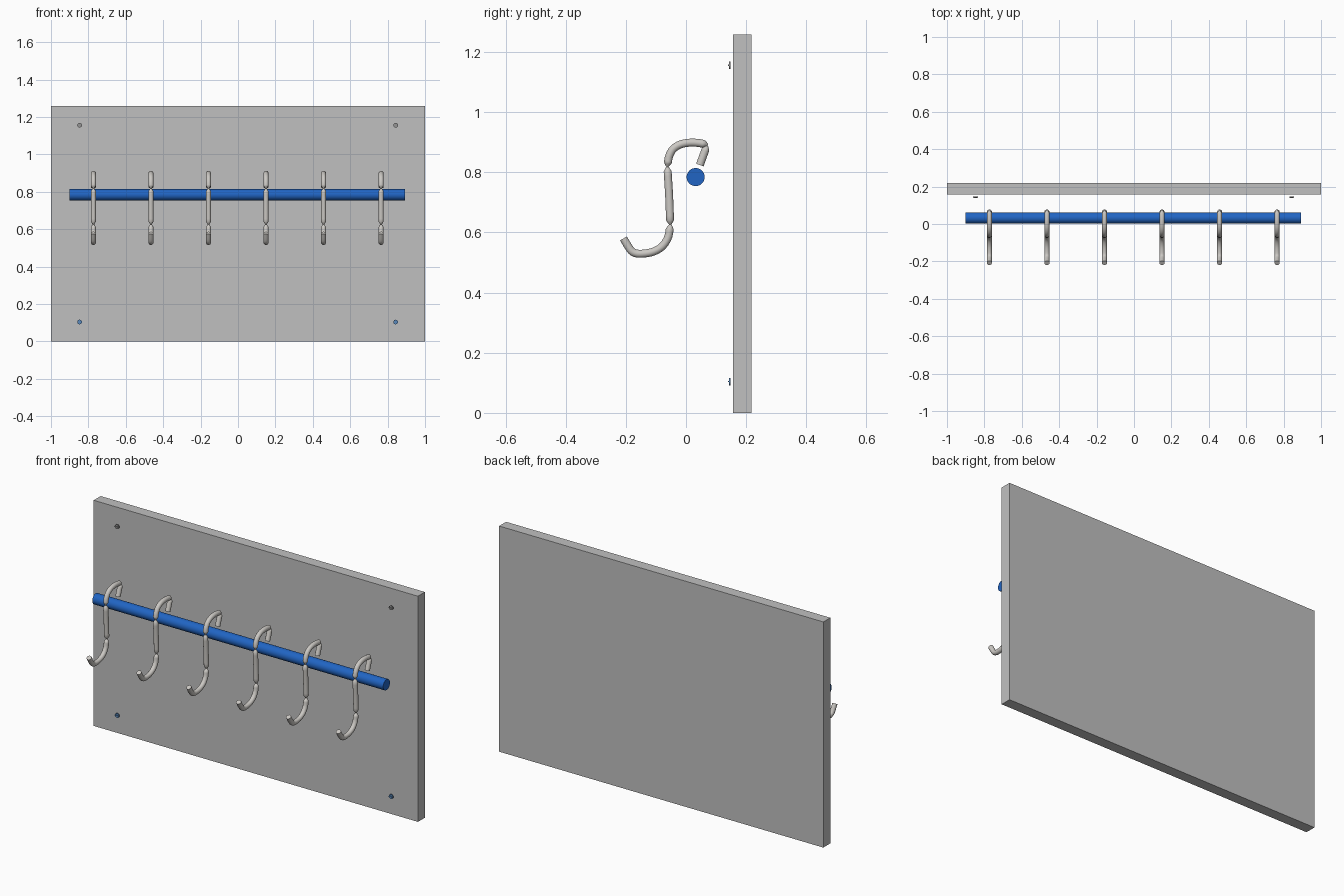
import bpy, bmesh, math
from mathutils import Vector, Matrix

if "Cube" in bpy.data.objects:
    bpy.data.objects.remove(bpy.data.objects["Cube"])


def material(name, rgb):
    m = bpy.data.materials.new(name)
    m.diffuse_color = (*rgb, 1.0)
    m.use_nodes = True
    m.node_tree.nodes["Principled BSDF"].inputs["Base Color"].default_value = m.diffuse_color
    return m


BOARD = material("board_grey", (0.53, 0.53, 0.53))
BLUE = material("rail_blue", (0.015, 0.13, 0.55))
STEEL = material("hook_steel", (0.60, 0.58, 0.55))
DARK = material("screw_grey", (0.30, 0.30, 0.30))
PALE_BLUE = material("screw_blue", (0.10, 0.25, 0.50))


def finish(bm, name, mat, smooth=True):
    bmesh.ops.recalc_face_normals(bm, faces=bm.faces[:])
    mesh = bpy.data.meshes.new(name)
    bm.to_mesh(mesh)
    bm.free()
    obj = bpy.data.objects.new(name, mesh)
    bpy.context.collection.objects.link(obj)
    mesh.materials.append(mat)
    if smooth:
        bpy.ops.object.select_all(action='DESELECT')
        obj.select_set(True)
        bpy.context.view_layer.objects.active = obj
        bpy.ops.object.shade_smooth_by_angle(angle=math.radians(40))
    return obj


def add_box(bm, lo, hi):
    lo, hi = Vector(lo), Vector(hi)
    mat = Matrix.Translation((lo + hi) / 2) @ Matrix.Diagonal((*(hi - lo), 1))
    bmesh.ops.create_cube(bm, size=1, matrix=mat)


def add_cylinder(bm, center, radius, depth, axis, sides):
    rot = Matrix.Rotation(math.pi / 2, 4, axis)
    bmesh.ops.create_cone(bm, cap_ends=True, segments=sides, radius1=radius,
                          radius2=radius, depth=depth,
                          matrix=Matrix.Translation(center) @ rot)


def smooth_path(points, steps=4):
    """Catmull-Rom curve through (y, z) points."""
    p = [Vector(q) for q in points]
    p = [2 * p[0] - p[1]] + p + [2 * p[-1] - p[-2]]
    out = []
    for a, b, c, d in zip(p, p[1:], p[2:], p[3:]):
        for i in range(steps):
            t = i / steps
            out.append(0.5 * (2 * b + (c - a) * t + (2 * a - 5 * b + 4 * c - d) * t * t
                              + (3 * b - a - 3 * c + d) * t ** 3))
    return out + [p[-2]]


def add_tube(bm, x, points, pinch_start, pinch_end, radius=0.0135, sides=14):
    """Round bar along a (y, z) path, necking down at the pinched ends."""
    path = smooth_path(points)
    dist = [0.0]
    for a, b in zip(path, path[1:]):
        dist.append(dist[-1] + (b - a).length)
    rings = []
    for i, p in enumerate(path):
        t = (path[min(i + 1, len(path) - 1)] - path[max(i - 1, 0)]).normalized()
        gap = min(dist[i] if pinch_start else 1, dist[-1] - dist[i] if pinch_end else 1)
        r = radius * min(1, 0.3 + 0.7 * gap / 0.014)
        ring = []
        for k in range(sides):
            a = math.tau * k / sides
            s = r * math.sin(a)
            ring.append(bm.verts.new((x + r * math.cos(a), p.x - t.y * s, p.y + t.x * s)))
        rings.append(ring)
    for a, b in zip(rings, rings[1:]):
        for k in range(sides):
            n = (k + 1) % sides
            bm.faces.new((a[k], a[n], b[n], b[k]))
    bm.faces.new(rings[0])
    bm.faces.new(rings[-1])


# Backing board
bm = bmesh.new()
add_box(bm, (-1, 0.157, 0), (1, 0.2185, 1.258))
finish(bm, "back_board", BOARD, smooth=False)

# Hanging rail
bm = bmesh.new()
add_cylinder(bm, (-0.003, 0.032, 0.784), 0.03, 1.794, 'Y', 32)
finish(bm, "rail", BLUE)

# Hook sections: short return, upper bend, straight shank, lower bend
RETURN = [(0.046, 0.824), (0.058, 0.857), (0.065, 0.876), (0.070, 0.889)]
UPPER = [(0.072, 0.889), (0.060, 0.894), (0.035, 0.898), (0.008, 0.898), (-0.020, 0.892),
         (-0.043, 0.877), (-0.056, 0.854), (-0.060, 0.833), (-0.062, 0.818)]
SHANK = [(-0.062, 0.818), (-0.061, 0.803), (-0.056, 0.720), (-0.053, 0.641), (-0.052, 0.626)]
LOWER = [(-0.052, 0.626), (-0.054, 0.611), (-0.061, 0.580), (-0.082, 0.551), (-0.115, 0.534),
         (-0.154, 0.529), (-0.175, 0.534), (-0.188, 0.547), (-0.208, 0.580)]

for i in range(6):
    x = -0.773 + 0.3076 * i
    bm = bmesh.new()
    add_tube(bm, x, RETURN, False, True)
    add_tube(bm, x, UPPER, True, True)
    add_tube(bm, x, SHANK, True, True)
    add_tube(bm, x, LOWER, True, False)
    finish(bm, f"hook_{i + 1}", STEEL)

# Corner screws: thin head with a narrow cross ridge
for z, mat, row in ((1.156, DARK, "upper"), (0.104, PALE_BLUE, "lower")):
    for x, side in ((-0.847, "left"), (0.843, "right")):
        bm = bmesh.new()
        add_cylinder(bm, (x, 0.1455, z), 0.0125, 0.005, 'X', 16)
        add_box(bm, (x - 0.011, 0.139, z - 0.002), (x + 0.011, 0.144, z + 0.002))
        finish(bm, f"screw_{row}_{side}", mat)
